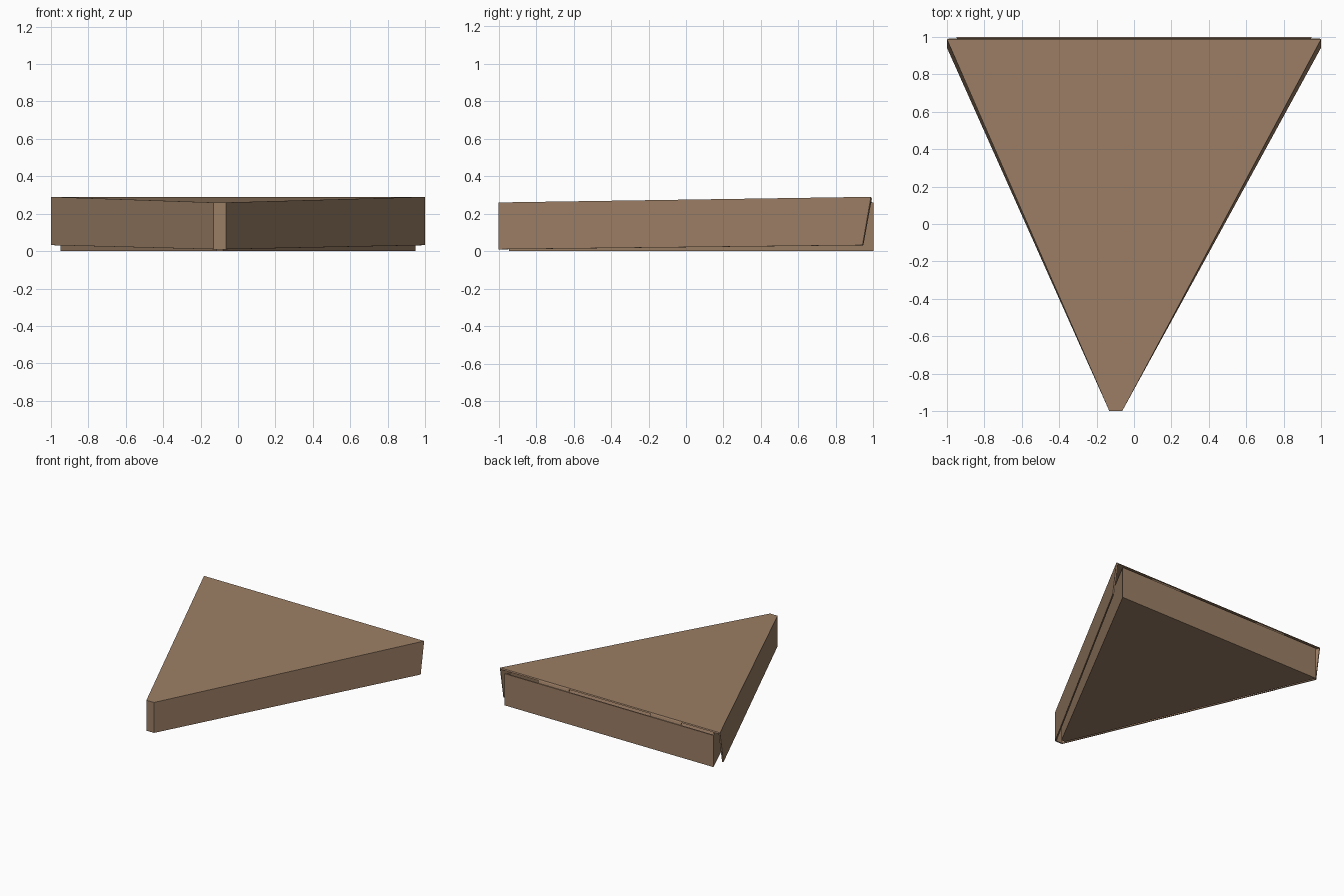
import bpy

if "Cube" in bpy.data.objects:
    bpy.data.objects.remove(bpy.data.objects["Cube"])

card = bpy.data.materials.new("cardboard")
card.diffuse_color = (0.33, 0.21, 0.13, 1)
card.use_nodes = True
card.node_tree.nodes["Principled BSDF"].inputs["Base Color"].default_value = card.diffuse_color


def shell(name, top, bottom, cap, sides, thickness=0.01):
    """Thin folded shell: outlines run counter-clockwise from above."""
    n = len(top)
    faces = [(i, n + i, n + (i + 1) % n, (i + 1) % n) for i in range(sides)]
    if cap == "top":
        faces.append(tuple(range(n)))
    elif cap == "bottom":
        faces.append(tuple(reversed(range(n, 2 * n))))
    mesh = bpy.data.meshes.new(name)
    mesh.from_pydata(top + bottom, [], faces)
    mesh.materials.append(card)
    obj = bpy.data.objects.new(name, mesh)
    bpy.context.collection.objects.link(obj)
    solid = obj.modifiers.new("card_thickness", "SOLIDIFY")
    solid.thickness = thickness
    solid.offset = -1
    solid.use_even_offset = True
    return obj


# Lid: slightly raised at the open back, with three hanging skirts
shell("lid",
      [(-1, 0.987, 0.29), (-0.132, -1, 0.26), (-0.063, -1, 0.26), (1, 0.987, 0.29)],
      [(-1, 0.942, 0.032), (-0.132, -1, 0.01), (-0.063, -1, 0.01), (1, 0.942, 0.032)],
      "top", 3)

# Tray: floor with side, front and back walls nested inside the lid
plan = [(-0.95, 1), (-0.115, -0.945), (-0.08, -0.945), (0.95, 1)]
heights = [0.26, 0.24, 0.24, 0.26]
shell("tray",
      [(x, y, z) for (x, y), z in zip(plan, heights)],
      [(x, y, 0) for x, y in plan],
      "bottom", 4)

# Hinge tabs joining the lid's back edge to the back wall
for side, x in (("left", -0.51), ("right", 0.51)):
    w = 0.14
    shell(side + "_hinge_tab",
          [(x + w, 0.985, 0.285), (x - w, 0.985, 0.285)],
          [(x + w, 1, 0.235), (x - w, 1, 0.235)],
          None, 1, 0.006)
